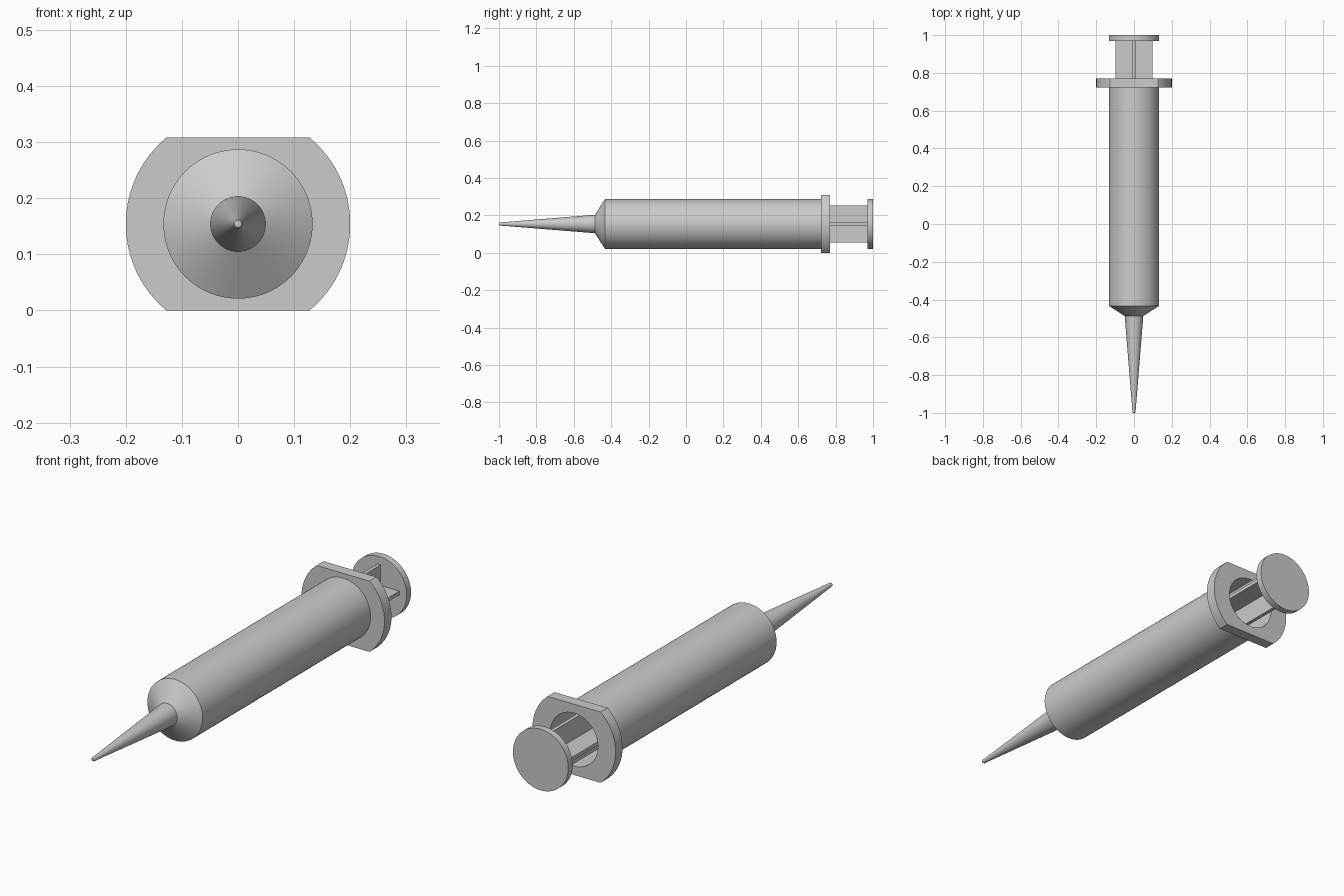
import bpy, bmesh, math

if "Cube" in bpy.data.objects:
    bpy.data.objects.remove(bpy.data.objects["Cube"])

CZ = 0.154      # height of the long axis
SEG = 96
FULL = [2 * math.pi * i / SEG for i in range(SEG)]


def finish(name, bm, smooth=True):
    bmesh.ops.recalc_face_normals(bm, faces=bm.faces)
    me = bpy.data.meshes.new(name)
    bm.to_mesh(me)
    bm.free()
    ob = bpy.data.objects.new(name, me)
    bpy.context.collection.objects.link(ob)
    if smooth:
        bpy.ops.object.select_all(action='DESELECT')
        ob.select_set(True)
        bpy.context.view_layer.objects.active = ob
        bpy.ops.object.shade_smooth_by_angle(angle=math.radians(25))
    return ob


def lathe(name, profile, angles=FULL, zmax=9, closed=False):
    """Spin (radius, y) points about the long axis; zmax trims flats top and bottom."""
    bm = bmesh.new()
    rings = []
    for r, y in profile:
        if r == 0:
            rings.append([bm.verts.new((0, y, CZ))] * len(angles))
        else:
            rings.append([bm.verts.new((r * math.cos(a), y,
                          CZ + max(-zmax, min(zmax, r * math.sin(a))))) for a in angles])
    pairs = list(zip(rings, rings[1:]))
    if closed:
        pairs.append((rings[-1], rings[0]))
    for p, q in pairs:
        for i in range(len(angles)):
            j = (i + 1) % len(angles)
            bm.faces.new(list(dict.fromkeys((p[i], p[j], q[j], q[i]))))
    return finish(name, bm)


# Hollow barrel with sloped shoulder
lathe("barrel", [(0.045, -0.49), (0.133, -0.433), (0.133, 0.722),
                 (0.115, 0.722), (0.115, -0.42), (0.03, -0.475)], closed=True)

# Tapered needle with rounded tip
lathe("needle", [(0, -0.47), (0.049, -0.47), (0.049, -0.49), (0.009, -0.985),
                 (0.009, -0.994), (0.006, -0.999), (0, -1.0)])

# Finger flange: round plate with flat top and bottom and a bore
corner = math.asin(CZ / 0.2)
angles = sorted(FULL + [corner, math.pi - corner, math.pi + corner, 2 * math.pi - corner])
lathe("finger_flange", [(0.2, 0.722), (0.2, 0.77), (0.115, 0.77), (0.115, 0.722)],
      angles, CZ, closed=True)

# Plunger: thumb disc, stopper and cross-shaped rod
lathe("thumb_disc", [(0, 0.97), (0.133, 0.97), (0.133, 1.0), (0, 1.0)])
lathe("stopper", [(0, -0.38), (0.114, -0.32), (0.114, -0.24), (0.105, -0.23),
                  (0.105, -0.2), (0.114, -0.19), (0.114, -0.16), (0, -0.16)])

T, W = 0.008, 0.098
bm = bmesh.new()
outline = [(T, T), (T, W), (-T, W), (-T, T), (-W, T), (-W, -T),
           (-T, -T), (-T, -W), (T, -W), (T, -T), (W, -T), (W, T)]
face = bm.faces.new([bm.verts.new((x, -0.17, CZ + z)) for x, z in outline])
ext = bmesh.ops.extrude_face_region(bm, geom=[face], use_keep_orig=True)
bmesh.ops.translate(bm, vec=(0, 1.145, 0),
                    verts=[v for v in ext["geom"] if isinstance(v, bmesh.types.BMVert)])
finish("plunger_rod", bm, smooth=False)

# Graduation ticks, wrapped just over the barrel surface
bm = bmesh.new()
for k in range(41):
    y = -0.375 + k * 0.017
    x0 = 0.012 if k % 5 == 0 else 0.028
    prev = None
    for i in range(7):
        a = math.asin((x0 + (0.052 - x0) * i / 6) / 0.133)
        pos = (0.1333 * math.sin(a), CZ + 0.1333 * math.cos(a))
        cur = [bm.verts.new((pos[0], y + d, pos[1])) for d in (-0.002, 0.002)]
        if prev:
            bm.faces.new((prev[0], cur[0], cur[1], prev[1]))
        prev = cur
finish("graduation_ticks", bm)
